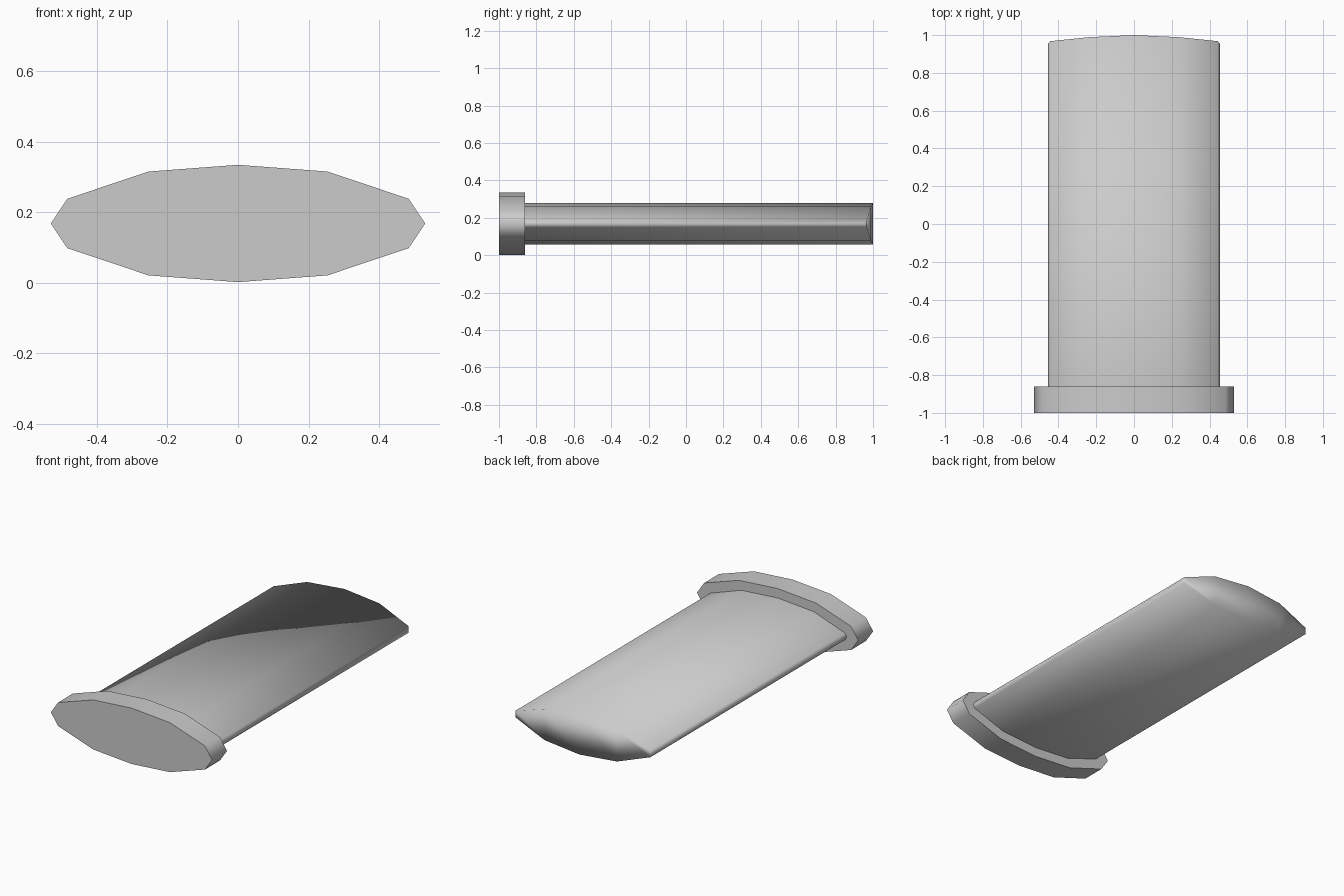
import bpy, bmesh

if "Cube" in bpy.data.objects:
    bpy.data.objects.remove(bpy.data.objects["Cube"])

CZ = 0.168
# quarter outlines (x, height above the middle), tip to crown
FLANGE = [(0.53, 0), (0.483, 0.07), (0.253, 0.147), (0, 0.166)]
BODY = [(0.455, 0), (0.443, 0.02), (0.238, 0.092), (0, 0.11)]
TIP_Y = [0.953, 0.968, 0.989, 1.0]


def full(q):
    # mirror a quarter list into a closed 12-sided loop
    q1 = [(*p, i) for i, p in enumerate(q)]
    top = q1 + [(-x, z, i) for x, z, i in reversed(q1[:-1])]
    return top + [(x, -z, i) for x, z, i in reversed(top[1:-1])]


bm = bmesh.new()


def ring(q, ys):
    return [bm.verts.new((x, ys[i], CZ + z)) for x, z, i in full(q)]


# foot flange, step and bowed body as one continuous skin
rings = [ring(FLANGE, [-1] * 4), ring(FLANGE, [-0.86] * 4),
         ring(BODY, [-0.86] * 4), ring(BODY, TIP_Y)]
n = 12
for a, b in zip(rings, rings[1:]):
    for i in range(n):
        j = (i + 1) % n
        bm.faces.new((a[i], a[j], b[j], b[i]))
bm.faces.new(rings[0])

# rounded end: strips from the upper rim to the lower rim
t = rings[3]
for i in range(6):
    vs = [t[i], t[i + 1], t[(n - i - 1) % n], t[(n - i) % n]]
    bm.faces.new(list(dict.fromkeys(vs)))

bmesh.ops.recalc_face_normals(bm, faces=bm.faces[:])
for f in bm.faces:
    f.smooth = True
# crisp flange corners, soft everywhere else
for r in rings[:3]:
    for i in range(n):
        bm.edges.get((r[i], r[(i + 1) % n])).smooth = False

me = bpy.data.meshes.new("flanged_oval_bar")
bm.to_mesh(me)
bm.free()
bpy.context.collection.objects.link(bpy.data.objects.new("flanged_oval_bar", me))
